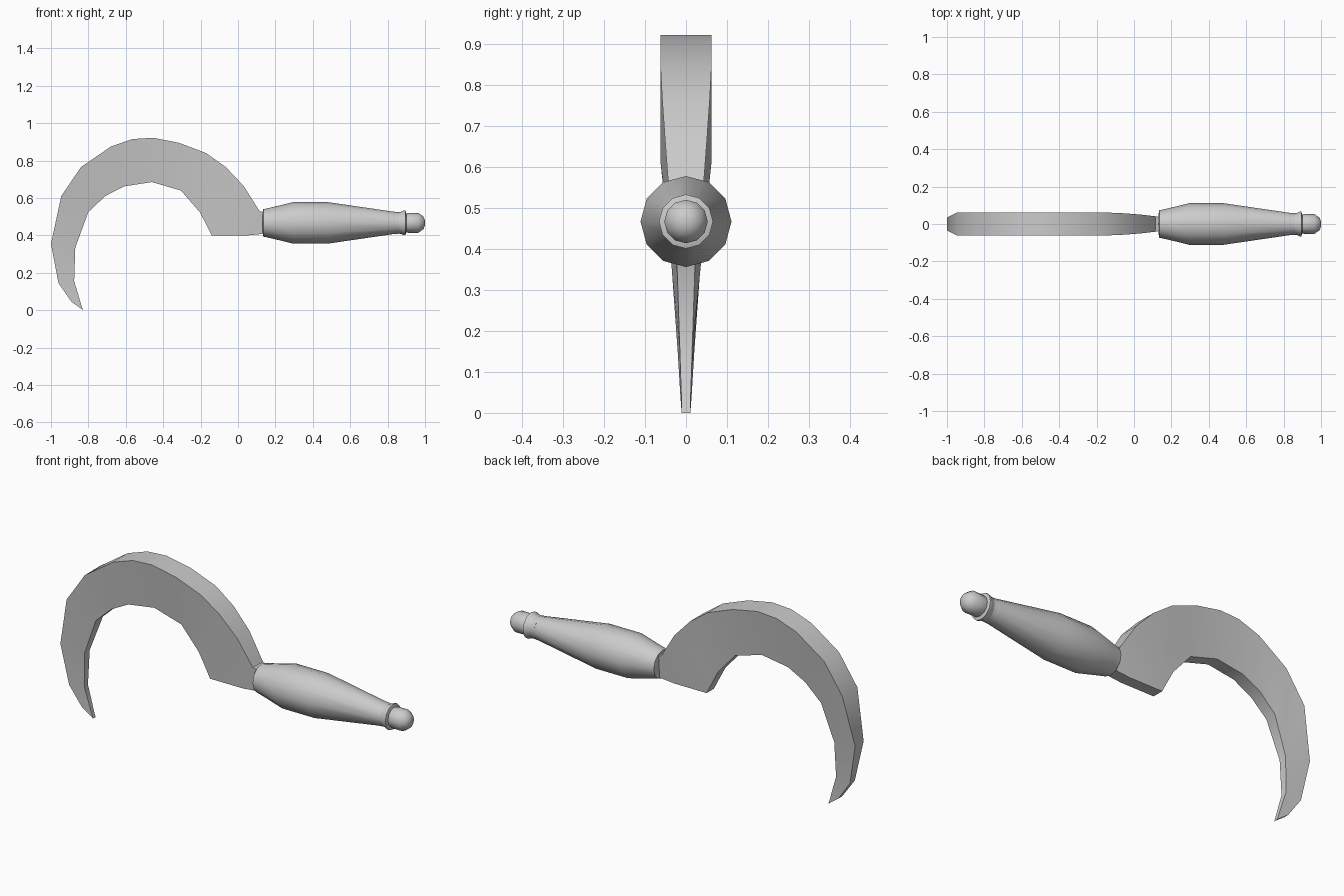
import bpy, bmesh, math

cube = bpy.data.objects.get("Cube")
if cube:
    bpy.data.objects.remove(cube, do_unlink=True)

grey = bpy.data.materials.new("plain grey")
grey.use_nodes = True
colour = (0.6, 0.6, 0.6, 1)
grey.diffuse_color = colour
grey.node_tree.nodes["Principled BSDF"].inputs["Base Color"].default_value = colour


def loft(name, rings, angle):
    """Skin a row of equal-length rings, cap both ends and smooth by angle."""
    bm = bmesh.new()
    loops = [[bm.verts.new(p) for p in ring] for ring in rings]
    for a, b in zip(loops, loops[1:]):
        n = len(a)
        for i in range(n):
            j = (i + 1) % n
            bm.faces.new((a[i], a[j], b[j], b[i]))
    bm.faces.new(loops[0])
    bm.faces.new(loops[-1])
    bmesh.ops.recalc_face_normals(bm, faces=bm.faces)
    mesh = bpy.data.meshes.new(name)
    bm.to_mesh(mesh)
    bm.free()
    mesh.materials.append(grey)
    obj = bpy.data.objects.new(name, mesh)
    bpy.context.collection.objects.link(obj)
    bpy.ops.object.select_all(action="DESELECT")
    obj.select_set(True)
    bpy.context.view_layer.objects.active = obj
    bpy.ops.object.shade_smooth_by_angle(angle=math.radians(angle))
    return obj


# Blade: spine x, z, half width, then cutting edge x, z, half width
sections = [
    (.15, .52, .035, .15, .41, .03),
    (.115, .53, .041, .05, .4, .03),
    (.03, .665, .051, -.14, .4, .03),
    (-.065, .765, .058, -.172, .463, .031),
    (-.17, .84, .062, -.205, .525, .032),
    (-.315, .895, .062, -.305, .64, .032),
    (-.455, .922, .062, -.46, .685, .032),
    (-.565, .915, .062, -.61, .662, .032),
    (-.68, .875, .062, -.71, .61, .032),
    (-.84, .765, .062, -.8, .525, .03),
    (-.945, .61, .062, -.87, .335, .021),
    (-1, .355, .035, -.876, .155, .015),
    (-.96, .145, .02, -.856, .09, .013),
    (-.89, .045, .014, -.84, .035, .011),
    (-.833, .004, .011, -.829, 0, .011),
]
loft("blade", [[(ox, -ow, oz), (ox, ow, oz), (ix, iw, iz), (ix, -iw, iz)]
               for ox, oz, ow, ix, iz, iw in sections], 30)


# Turned grip parts: x and radius along the handle axis
def turned(name, profile, sides=12, axis_z=.467):
    steps = [2 * math.pi * i / sides for i in range(sides)]
    return loft(name, [[(x, r * math.cos(a), axis_z + r * math.sin(a)) for a in steps]
                       for x, r in profile], 40)


turned("handle", [(.132, .058), (.135, .073), (.18, .083), (.295, .111),
                  (.48, .111), (.83, .06), (.885, .056)])
turned("collar", [(.835, .05), (.835, .06), (.85, .056), (.875, .06),
                  (.885, .066), (.895, .066), (.9, .05)])
turned("pommel", [(.89, .048), (.91, .053), (.965, .053), (.992, .033), (1, .012)])
